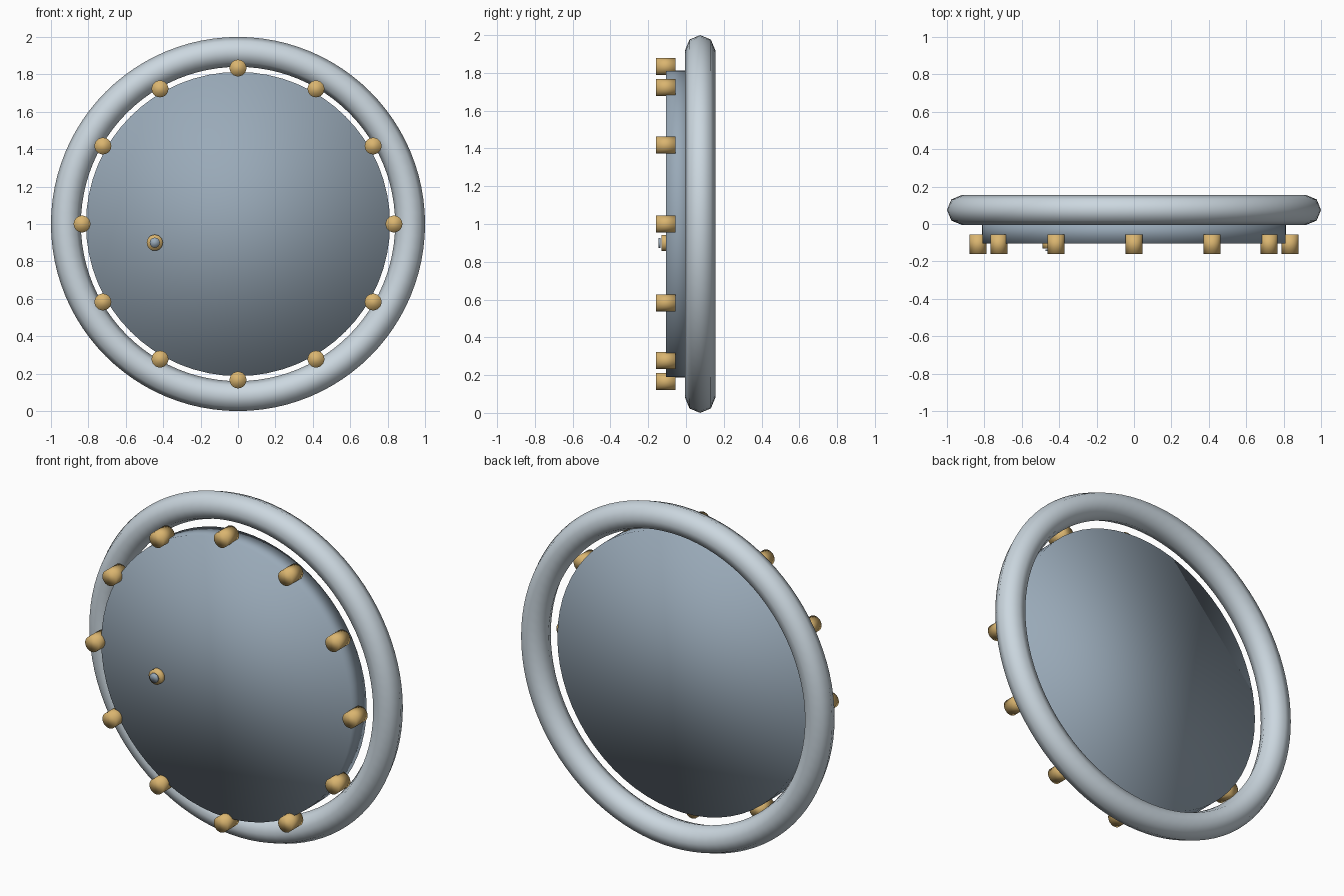
import bpy
import math

if "Cube" in bpy.data.objects:
    bpy.data.objects.remove(bpy.data.objects["Cube"], do_unlink=True)


def material(name, colour):
    mat = bpy.data.materials.new(name)
    mat.use_nodes = True
    mat.diffuse_color = (*colour, 1)
    mat.node_tree.nodes["Principled BSDF"].inputs["Base Color"].default_value = (*colour, 1)
    return mat


LIGHT_STEEL = material("light_steel", (0.60, 0.68, 0.74))
DARK_STEEL = material("dark_steel", (0.32, 0.40, 0.48))
BRASS = material("brass", (0.70, 0.46, 0.16))
CENTRE_Z = 1.0


def finish(name, mat):
    obj = bpy.context.object
    obj.name = name
    obj.data.materials.append(mat)
    # Soft normals run across the rims, giving pillowed faces
    bpy.ops.object.shade_smooth()
    return obj


def disc(name, mat, x, z, radius, front, back, sides):
    """Cylinder lying along y between the front and back planes."""
    bpy.ops.mesh.primitive_cylinder_add(
        vertices=sides, radius=radius, depth=back - front,
        location=(x, (front + back) / 2, z), rotation=(math.pi / 2, 0, 0))
    return finish(name, mat)


# Frame ring with an eight-sided tube
bpy.ops.mesh.primitive_torus_add(
    major_segments=96, minor_segments=8, major_radius=0.92, minor_radius=0.08,
    location=(0, 0.075, CENTRE_Z), rotation=(math.pi / 2, 0, 0))
finish("frame_ring", LIGHT_STEEL)

# Round door slab
disc("door_slab", DARK_STEEL, 0, CENTRE_Z, 0.813, -0.105, 0.03, 64)

# Twelve bolts around the rim
for i in range(12):
    angle = i * math.tau / 12
    disc(f"bolt_{i + 1}", BRASS, 0.834 * math.cos(angle),
         CENTRE_Z + 0.834 * math.sin(angle), 0.045, -0.16, -0.055, 24)

# Peephole: brass collar with a small lens in front
disc("peephole_collar", BRASS, -0.445, 0.9, 0.043, -0.13, -0.09, 24)
disc("peephole_lens", DARK_STEEL, -0.445, 0.9, 0.027, -0.145, -0.136, 24)
